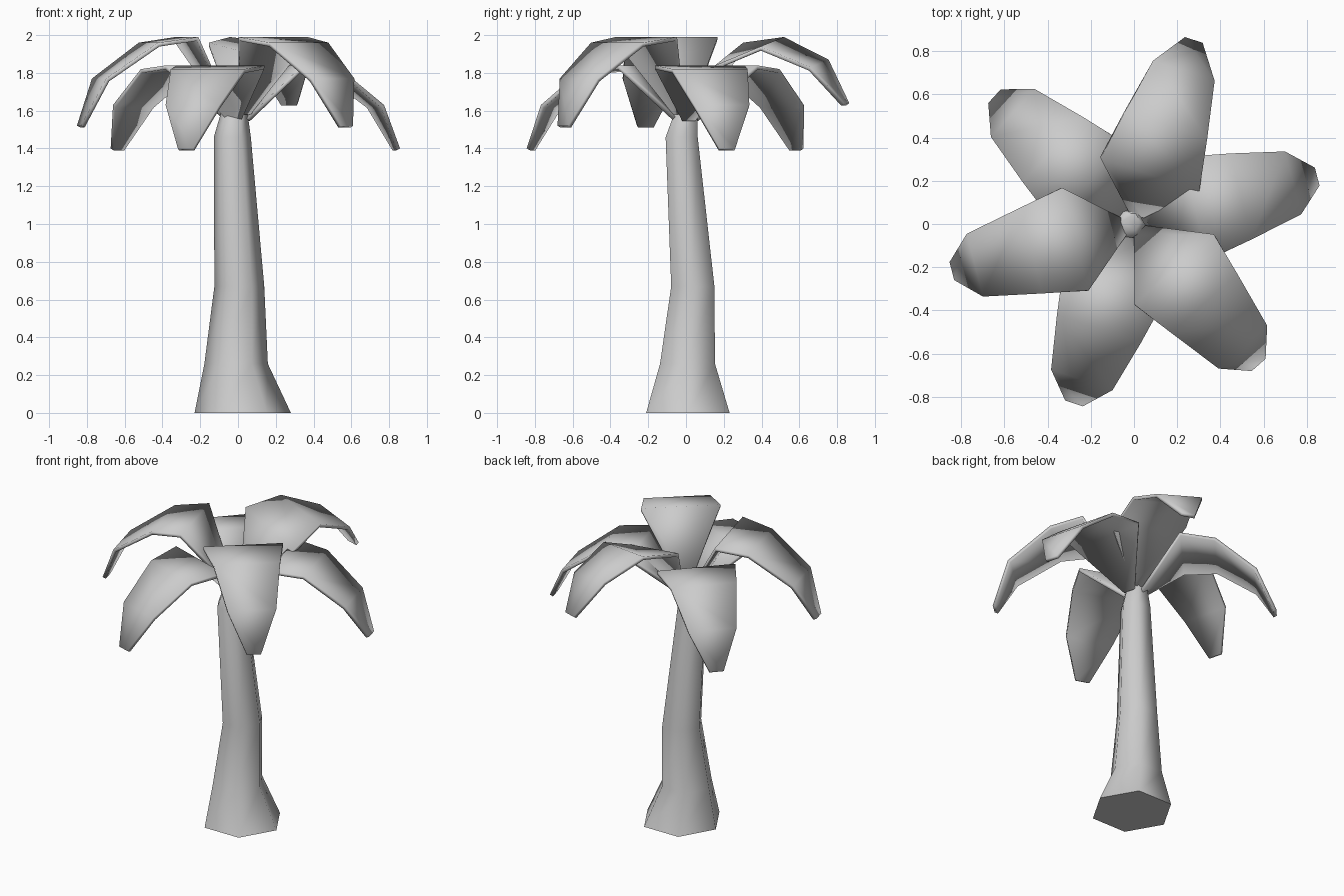
import bpy, bmesh
from math import radians, sin, cos, pi

if "Cube" in bpy.data.objects:
    bpy.data.objects.remove(bpy.data.objects["Cube"])

def make_object(name, bm):
    bmesh.ops.recalc_face_normals(bm, faces=bm.faces)
    me = bpy.data.meshes.new(name)
    bm.to_mesh(me)
    bm.free()
    ob = bpy.data.objects.new(name, me)
    bpy.context.collection.objects.link(ob)
    for p in me.polygons:
        p.use_smooth = True
    return ob

# Trunk: leaning hexagonal rings (cx, cy, z, radius)
rings = [(.025, .01, 0, .255), (-.01, .008, .26, .168), (.007, .036, .67, .132),
         (-.03, -.023, 1.46, .098), (-.02, 0, 1.59, .07), (-.015, .01, 1.62, .045)]
bm = bmesh.new()
prev = None
for i, (cx, cy, z, r) in enumerate(rings):
    loop = [bm.verts.new((cx + r * cos(k * pi / 3), cy + r * sin(k * pi / 3), z)) for k in range(6)]
    if prev:
        for k in range(6):
            n = (k + 1) % 6
            bm.faces.new((prev[k], prev[n], loop[n], loop[k]))
    if i in (0, len(rings) - 1):
        bm.faces.new(loop)
    prev = loop
trunk = make_object("trunk", bm)
bpy.context.view_layer.objects.active = trunk
trunk.select_set(True)
bpy.ops.object.shade_smooth_by_angle(angle=radians(62))

# Leaf profiles: (distance out, height, half width, roll height)
upper = [(.04, 1.59, .035, 0), (.28, 1.99, .245, 0), (.49, 1.96, .205, 0),
         (.76, 1.77, .15, 0), (.87, 1.52, .043, 0)]
raised = [(.04, 1.59, .035, 0), (.24, 1.90, .24, .06), (.48, 1.965, .20, .025),
          (.745, 1.85, .15, .02), (.895, 1.64, .043, 0)]
lower = [(.04, 1.56, .035, 0), (.29, 1.84, .245, 0), (.51, 1.82, .205, 0),
         (.76, 1.63, .15, 0), (.875, 1.40, .043, 0)]

def leaf(name, angle, profile):
    a = radians(angle)
    bm = bmesh.new()
    prev = None
    for s, z, w, roll in profile:
        pair = [bm.verts.new((s * cos(a) - t * w * sin(a), s * sin(a) + t * w * cos(a), z + t * roll))
                for t in (-1, 1)]
        if prev:
            bm.faces.new((prev[0], pair[0], pair[1], prev[1]))
        prev = pair
    ob = make_object(name, bm)
    # Thickness grows below the top surface
    if ob.data.polygons[2].normal.z < 0:
        ob.data.flip_normals()
    m = ob.modifiers.new("thickness", 'SOLIDIFY')
    m.thickness = .022
    m.offset = -1

# Crown: three upper and three lower leaves
for i, (angle, profile) in enumerate([(72, raised), (194.5, upper), (311.5, upper)]):
    leaf(f"upper_leaf_{i + 1}", angle, profile)
for i, angle in enumerate([14.5, 137.5, 251.5]):
    leaf(f"lower_leaf_{i + 1}", angle, lower)
